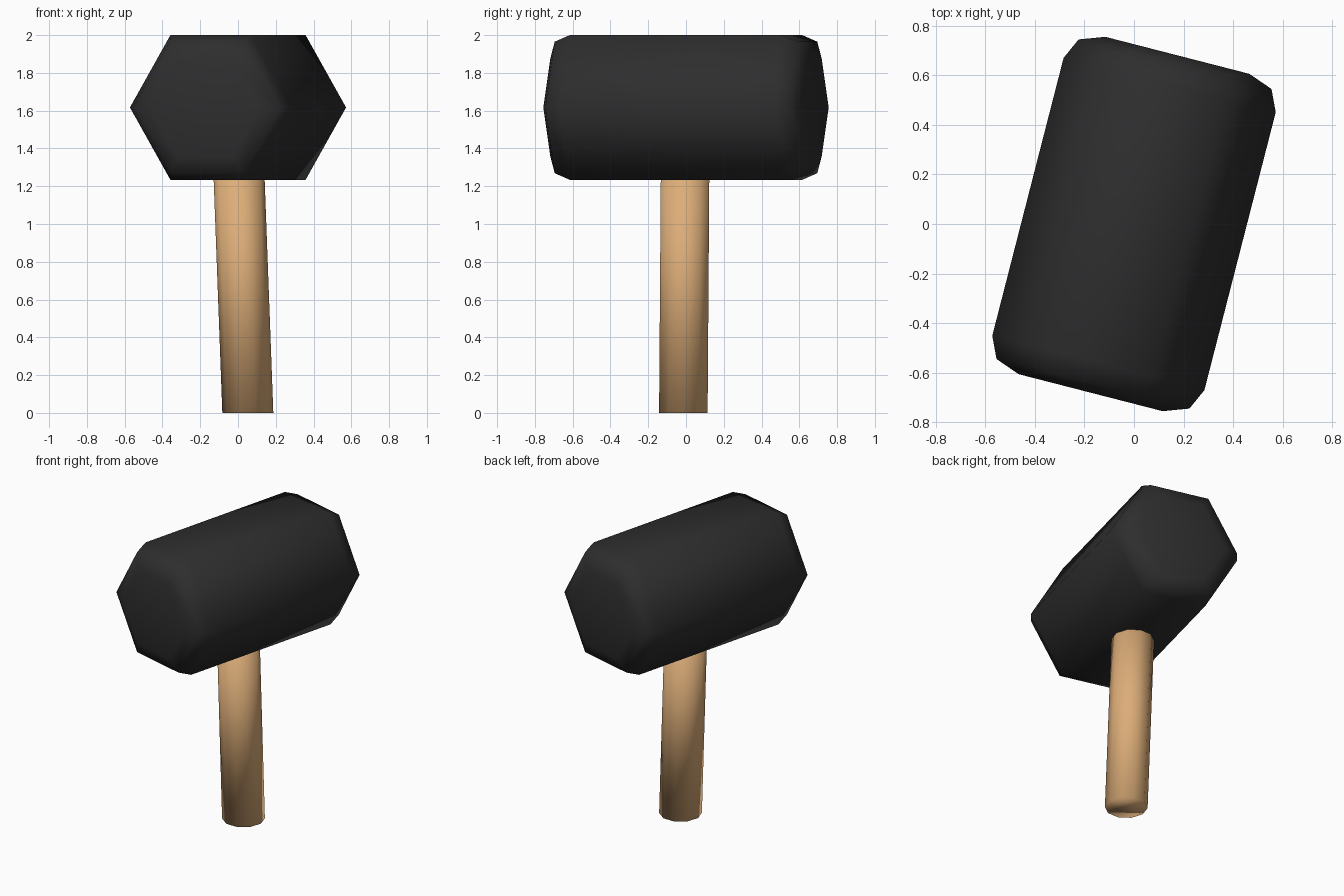
import bpy
import bmesh
from math import cos, sin, pi, radians
from mathutils import Matrix

cube = bpy.data.objects.get("Cube")
if cube:
    bpy.data.objects.remove(cube, do_unlink=True)


def material(name, rgb):
    mat = bpy.data.materials.new(name)
    mat.use_nodes = True
    mat.diffuse_color = (*rgb, 1)
    bsdf = next(n for n in mat.node_tree.nodes if n.type == 'BSDF_PRINCIPLED')
    bsdf.inputs["Base Color"].default_value = (*rgb, 1)
    return mat


def loft(name, sides, rings, mat, turn=0.0):
    """Skin polygon rings given as (centre x, centre y, height, radius)."""
    bm = bmesh.new()
    loops = []
    for cx, cy, z, r in rings:
        angles = [turn + 2 * pi * i / sides for i in range(sides)]
        loops.append([bm.verts.new((cx + r * cos(a), cy + r * sin(a), z)) for a in angles])
    for low, high in zip(loops, loops[1:]):
        for i in range(sides):
            j = (i + 1) % sides
            bm.faces.new((low[i], low[j], high[j], high[i]))
    bm.faces.new(loops[0][::-1])
    bm.faces.new(loops[-1])
    for face in bm.faces:
        face.smooth = True
    mesh = bpy.data.meshes.new(name)
    bm.to_mesh(mesh)
    bm.free()
    mesh.materials.append(mat)
    obj = bpy.data.objects.new(name, mesh)
    bpy.context.collection.objects.link(obj)
    return obj


rubber = material("black rubber", (0.027, 0.027, 0.027))
wood = material("light wood", (0.72, 0.42, 0.19))

# Hexagonal head with rounded ends, laid along y and turned on the handle
half = [(0.579, 0.442), (0.666, 0.402), (0.703, 0.30)]
profile = [(-d, r) for d, r in reversed(half)] + half
head = loft("mallet_head", 6, [(0, 0, d, r) for d, r in profile], rubber)
head.matrix_world = (Matrix.Translation((0, 0, 1.617))
                     @ Matrix.Rotation(radians(-14.4), 4, 'Z')
                     @ Matrix.Rotation(radians(90), 4, 'X'))

# Slightly leaning round handle, its top sunk into the head
loft("handle", 10, [(0.052, -0.014, 0, 0.135), (0.0, -0.004, 1.4, 0.135)], wood)
